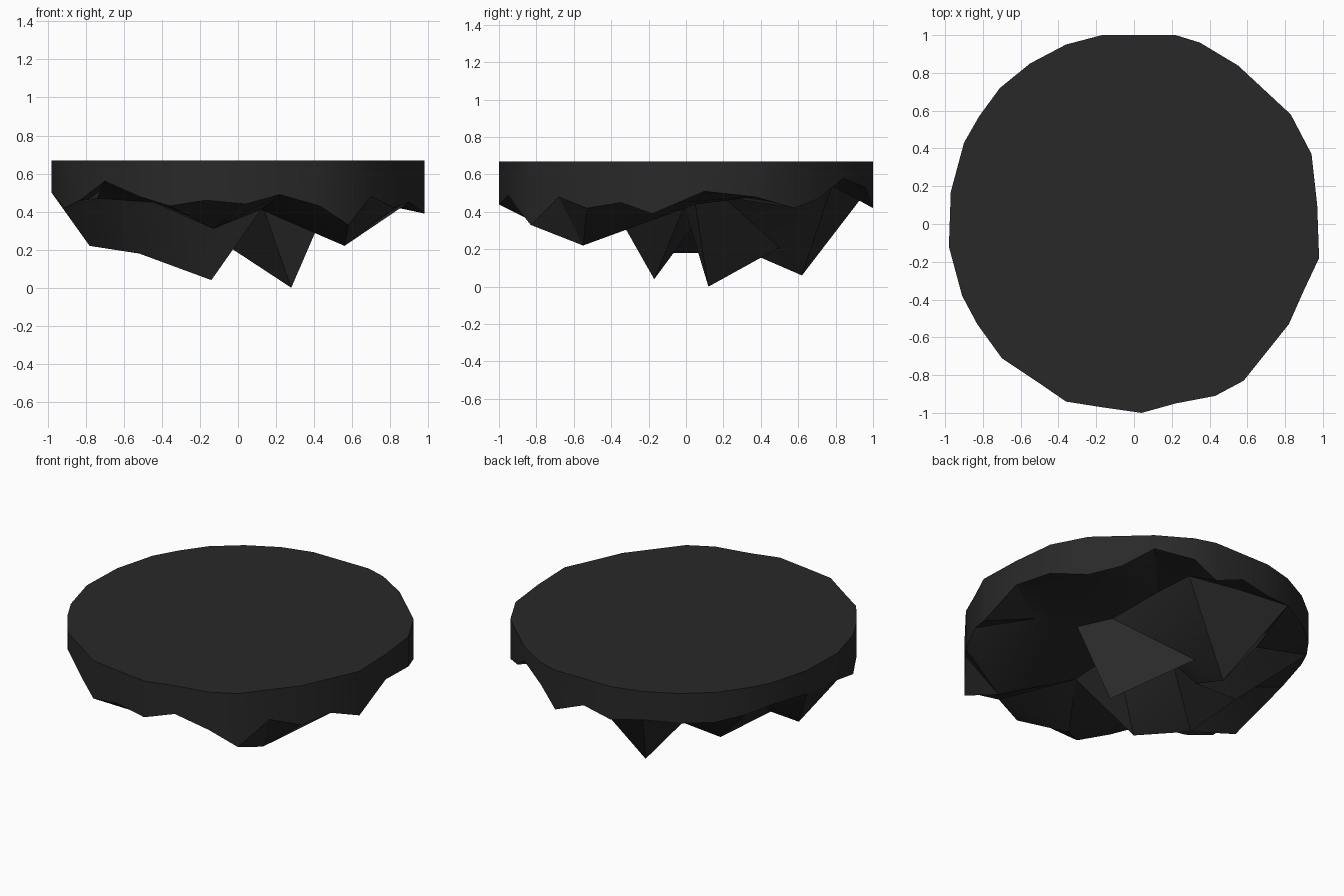
import bpy, bmesh, math
from mathutils import Vector
from mathutils.geometry import delaunay_2d_cdt

cube = bpy.data.objects.get("Cube")
if cube:
    bpy.data.objects.remove(cube, do_unlink=True)

TOP = 0.67

# Rim outline, counter-clockwise: x, y and the height where the wall ends
rim = [
    (.04, -1.0, .44), (.22, -.95, .49), (.43, -.91, .43), (.58, -.83, .33),
    (.70, -.68, .48), (.82, -.53, .42), (.90, -.35, .45), (.98, -.18, .39),
    (.97, .10, .51), (.94, .37, .48), (.83, .58, .42), (.69, .71, .47),
    (.55, .84, .58), (.35, .96, .53), (.22, 1.0, .42), (.02, 1.0, .50),
    (-.17, 1.0, .46), (-.36, .95, .49), (-.55, .85, .48), (-.71, .72, .48),
    (-.82, .57, .50), (-.90, .43, .53), (-.97, .17, .52), (-.98, -.12, .50),
    (-.91, -.38, .42), (-.83, -.53, .46), (-.70, -.71, .56),
    (-.52, -.83, .48), (-.36, -.94, .43), (-.17, -.97, .46),
]

# Rocky underside: hanging spikes and the hollows between them
rocks = {
    "middle_spike": (.28, .12, .0),
    "front_spike": (-.14, -.17, .04),
    "back_spike": (-.15, .62, .06),
    "corner_spike": (.56, -.55, .22),
    "slab_edge": (-.04, .50, .21),
    "slab_side": (.33, .20, .48),
    "slab_shoulder": (.27, .53, .53),
    "slab_corner": (.24, .78, .54),
    "ledge_back": (-.48, .34, .18),
    "ledge_side": (-.78, -.02, .22),
    "ledge_front": (-.52, -.11, .18),
    "front_knob": (-.13, -.74, .31),
    "saddle": (-.20, .32, .19),
    "side_hollow": (.47, .05, .44),
    "outer_hollow": (.70, -.04, .45),
    "front_hollow": (.12, -.38, .41),
    "left_hollow": (-.30, -.28, .44),
    "far_hollow": (-.74, -.28, .47),
    "spike_hollow": (.13, -.01, .43),
    "inner_hollow": (-.20, .11, .42),
    "ledge_hollow": (-.68, .20, .40),
    "back_hollow": (-.45, .56, .42),
    "back_notch": (-.06, .87, .52),
}

# Ridges that the triangulation has to keep, as chains of neighbours
ridges = [
    ("back_spike", "slab_corner", "slab_edge", "middle_spike", "side_hollow"),
    ("slab_edge", "side_hollow", "slab_side", "slab_shoulder", "slab_corner"),
    ("front_hollow", "corner_spike", "outer_hollow"),
    ("far_hollow", "left_hollow", "front_spike", "front_hollow"),
    ("front_spike", "ledge_front", "ledge_back", "saddle", "back_spike"),
    ("ledge_side", "ledge_front", "ledge_hollow"),
    ("front_spike", "spike_hollow", "inner_hollow", "slab_edge"),
    ("middle_spike", "spike_hollow", "front_hollow"),
    ("far_hollow", "ledge_front"),
]


def flat_material(name, color):
    mat = bpy.data.materials.new(name)
    mat.use_nodes = True
    mat.diffuse_color = color
    mat.node_tree.nodes["Principled BSDF"].inputs["Base Color"].default_value = color
    return mat


def underside_triangles(points, edges):
    """Triangulate the underside inside the rim loop."""
    flat = [Vector(p[:2]) for p in points]
    _, _, faces, origin, _, _ = delaunay_2d_cdt(flat, edges, [], 1, 1e-5)
    return [[origin[i][0] for i in face] for face in faces
            if all(origin[i] for i in face)]


count = len(rim)
points = rim + list(rocks.values())
index = {name: count + i for i, name in enumerate(rocks)}
edges = [(i, (i + 1) % count) for i in range(count)]
for chain in ridges:
    edges += [(index[a], index[b]) for a, b in zip(chain, chain[1:])]

bm = bmesh.new()
lower = [bm.verts.new(p) for p in points]
upper = [bm.verts.new((x, y, TOP)) for x, y, _ in rim]

# Flat top, upright wall and jagged underside
bm.faces.new(upper)
for i in range(count):
    j = (i + 1) % count
    bm.faces.new((lower[i], lower[j], upper[j], upper[i]))
for tri in underside_triangles(points, edges):
    bm.faces.new([lower[i] for i in tri])
bmesh.ops.recalc_face_normals(bm, faces=bm.faces)

mesh = bpy.data.meshes.new("rock_platform")
bm.to_mesh(mesh)
bm.free()
platform = bpy.data.objects.new("rock_platform", mesh)
bpy.context.collection.objects.link(platform)
mesh.materials.append(flat_material("charcoal_rock", (.022, .022, .022, 1)))

# Soft wall, hard edges everywhere else
bpy.context.view_layer.objects.active = platform
platform.select_set(True)
bpy.ops.object.shade_smooth_by_angle(angle=math.radians(30))
